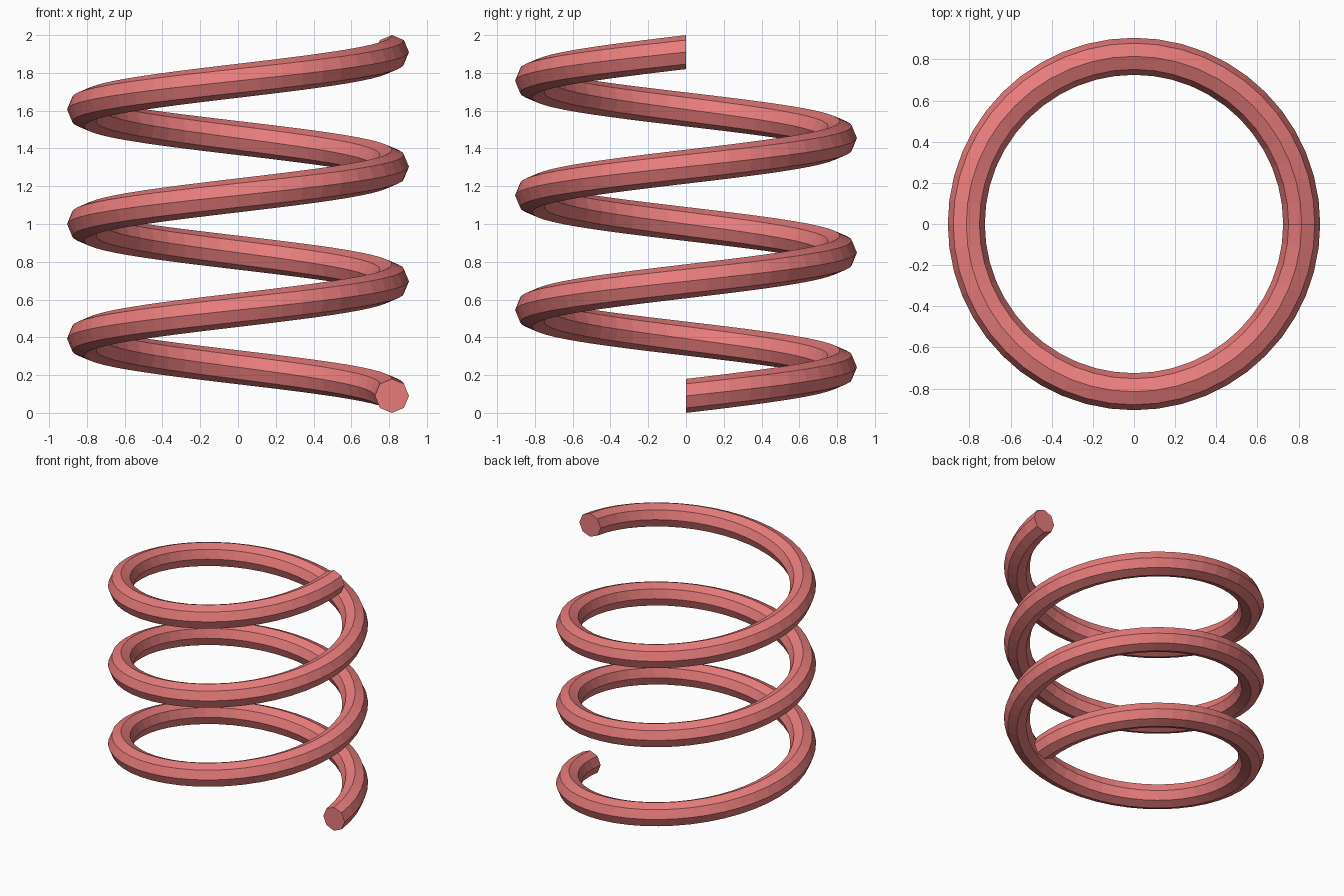
import bpy, bmesh
from math import sin, cos, tau

if "Cube" in bpy.data.objects:
    bpy.data.objects.remove(bpy.data.objects["Cube"])

TURNS, STEPS, SIDES = 3, 48, 8
COIL_R, WIRE_R = 0.815, 0.09
PITCH = (2 - 2 * WIRE_R) / TURNS

# Coil: upright octagon swept counter-clockwise up a helix
bm = bmesh.new()
rings = []
for i in range(TURNS * STEPS + 1):
    a = tau * i / STEPS
    ring = []
    for k in range(SIDES):
        t = tau * k / SIDES
        r = COIL_R + WIRE_R * cos(t)
        z = WIRE_R + PITCH * i / STEPS + WIRE_R * sin(t)
        ring.append(bm.verts.new((r * cos(a), r * sin(a), z)))
    rings.append(ring)
for p, q in zip(rings, rings[1:]):
    for k in range(SIDES):
        n = (k + 1) % SIDES
        bm.faces.new((p[k], p[n], q[n], q[k]))

# Flat end caps
bm.faces.new(rings[0])
bm.faces.new(rings[-1])
bmesh.ops.recalc_face_normals(bm, faces=bm.faces[:])

mesh = bpy.data.meshes.new("spring_coil")
bm.to_mesh(mesh)
bm.free()
coil = bpy.data.objects.new("spring_coil", mesh)
bpy.context.collection.objects.link(coil)

mat = bpy.data.materials.new("red")
mat.diffuse_color = (0.8, 0.2, 0.2, 1)
mat.use_nodes = True
mat.node_tree.nodes["Principled BSDF"].inputs["Base Color"].default_value = mat.diffuse_color
mesh.materials.append(mat)
